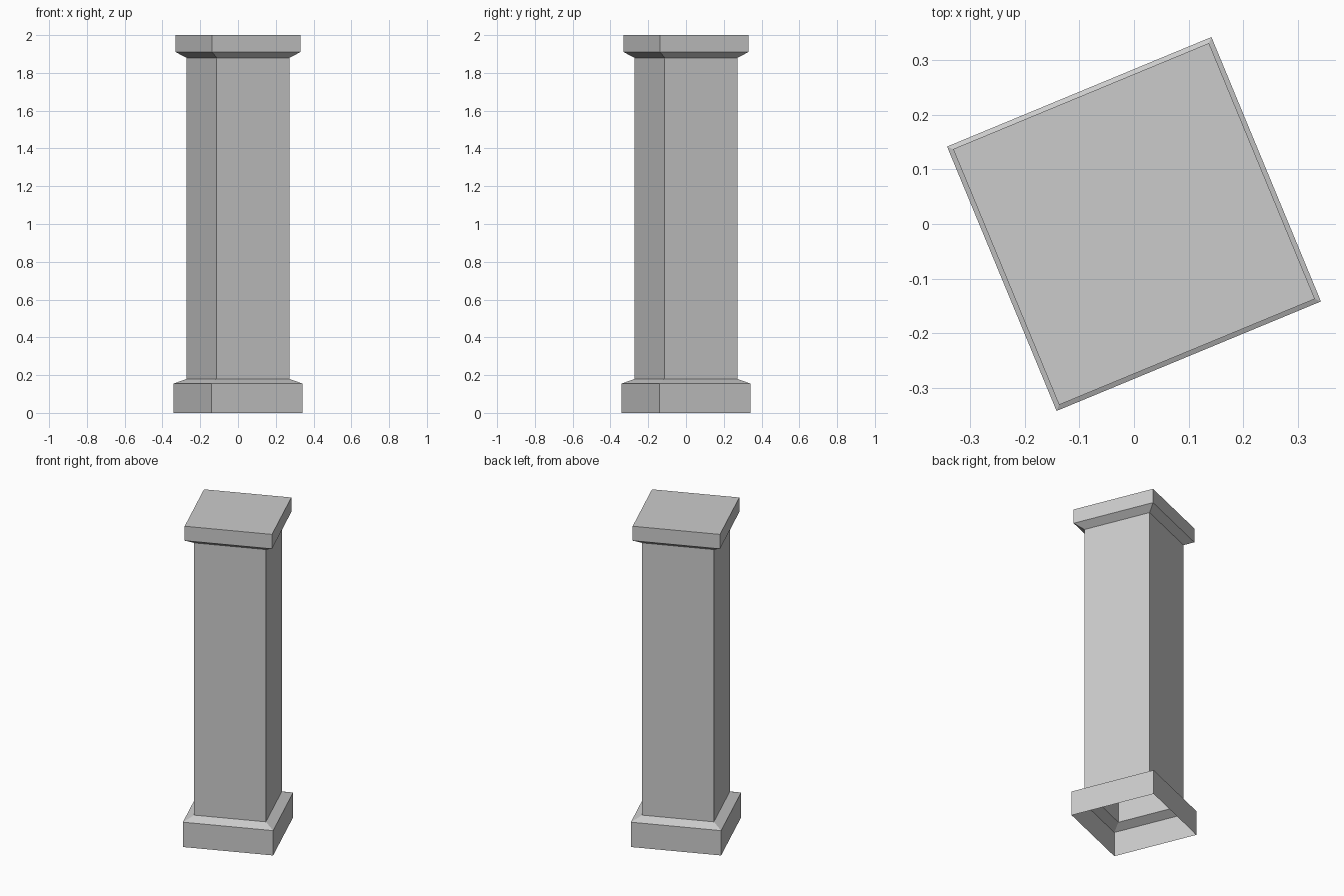
import bpy
import bmesh
from math import cos, sin, radians

if "Cube" in bpy.data.objects:
    bpy.data.objects.remove(bpy.data.objects["Cube"])

TURN = radians(-22.5)   # the whole pillar is turned about z


def square_shell(name, profile, center=(0, 0), capped=False):
    """Loft square rings along a (corner radius, z) profile, bottom to top."""
    bm = bmesh.new()
    rings = []
    for r, z in profile:
        angles = [TURN + radians(90 * i) for i in range(4)]
        rings.append([bm.verts.new((r * cos(a), r * sin(a), z)) for a in angles])
    for low, high in zip(rings, rings[1:]):
        for i in range(4):
            j = (i + 1) % 4
            bm.faces.new((low[i], low[j], high[j], high[i]))
    if capped:
        bm.faces.new(rings[-1])
    mesh = bpy.data.meshes.new(name)
    bm.to_mesh(mesh)
    bm.free()
    obj = bpy.data.objects.new(name, mesh)
    bpy.context.collection.objects.link(obj)
    return obj


SHAFT_R, BASE_R, CAP_R = 0.294, 0.37, 0.358

# Plinth with sloped top, open underneath
square_shell("base", [(BASE_R, 0), (BASE_R, 0.155), (SHAFT_R, 0.18)])
# Plain hollow shaft
square_shell("shaft", [(SHAFT_R, 0.18), (SHAFT_R, 1.88)])
# Capital with flared underside and flat top
square_shell("capital", [(SHAFT_R, 1.88), (CAP_R, 1.91), (CAP_R, 2.0)], capped=True)
